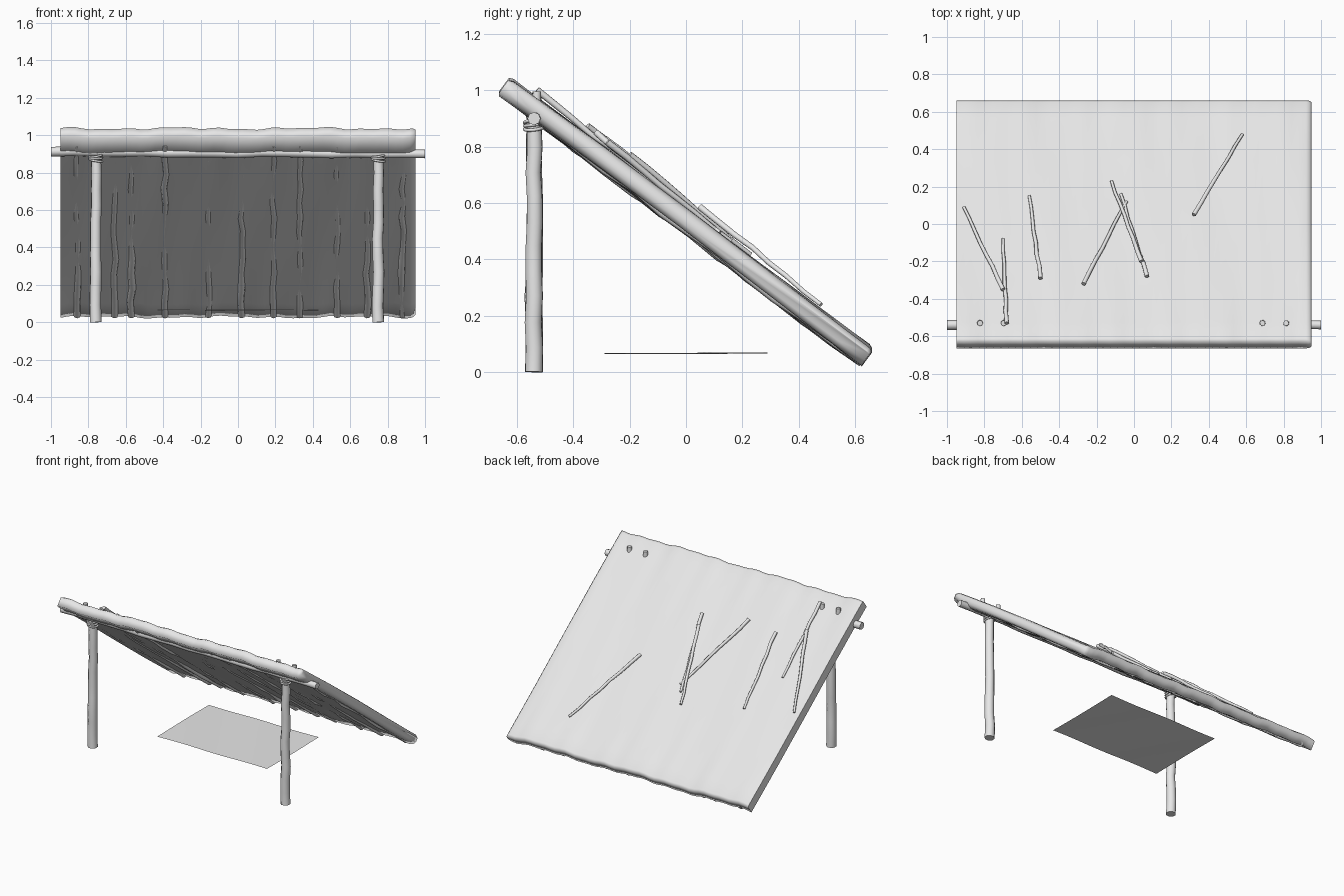
import bpy, bmesh, math, random
from mathutils import Vector

random.seed(4)
if "Cube" in bpy.data.objects:
    bpy.data.objects.remove(bpy.data.objects["Cube"], do_unlink=True)

grey = bpy.data.materials.new("pale_grey")
grey.use_nodes = True
grey.diffuse_color = (0.8, 0.8, 0.8, 1)
grey.node_tree.nodes["Principled BSDF"].inputs["Base Color"].default_value = (0.8, 0.8, 0.8, 1)

# Roof frame: s runs down the slope, t points out of the top face
CENTRE = Vector((0, 0, 0.535))
DOWN = Vector((0, 0.802, -0.597))
OUT = Vector((0, 0.597, 0.802))
HALF_LENGTH, HALF_THICK = 0.804, 0.034


def on_roof(x, s, t):
    return CENTRE + Vector((x, 0, 0)) + DOWN * s + OUT * t


def above_roof(x, y, lift):
    """Point over the top face at plan position x, y."""
    return Vector((x, y, 0.578 - 0.744 * y + lift))


def add_mesh(name, bm):
    mesh = bpy.data.meshes.new(name)
    bm.to_mesh(mesh)
    bm.free()
    mesh.materials.append(grey)
    obj = bpy.data.objects.new(name, mesh)
    bpy.context.collection.objects.link(obj)
    return obj


def branch(name, start, end, r0, r1, wobble=0.004, steps=9, cyclic_points=None):
    """Slightly crooked tapered stick, or a closed loop of rope."""
    curve = bpy.data.curves.new(name, "CURVE")
    curve.dimensions = "3D"
    curve.bevel_depth = 1.0
    curve.bevel_resolution = 2
    curve.use_fill_caps = True
    spline = curve.splines.new("POLY")
    points = cyclic_points
    if points is None:
        a, b = Vector(start), Vector(end)
        points = []
        for i in range(steps + 1):
            p = a.lerp(b, i / steps)
            if 0 < i < steps:
                p += Vector([random.uniform(-wobble, wobble) for _ in range(3)])
            points.append(p)
    else:
        spline.use_cyclic_u = True
    spline.points.add(len(points) - 1)
    for i, p in enumerate(points):
        k = i / (len(points) - 1)
        spline.points[i].co = (*p, 1)
        spline.points[i].radius = r0 + (r1 - r0) * k
    curve.materials.append(grey)
    obj = bpy.data.objects.new(name, curve)
    bpy.context.collection.objects.link(obj)
    bpy.ops.object.select_all(action="DESELECT")
    obj.select_set(True)
    bpy.context.view_layer.objects.active = obj
    bpy.ops.object.convert(target="MESH")
    bpy.ops.object.shade_smooth_by_angle(angle=math.radians(50))
    return obj


def loop(name, centre, u, v, rope):
    pts = [Vector(centre) + u * math.cos(a) + v * math.sin(a)
           for a in [math.tau * i / 14 for i in range(14)]]
    branch(name, None, None, rope, rope, cyclic_points=pts)


# Thatched roof slab, lofted across x with a rippled surface
def roof():
    rows = [-1, -0.98, -0.85, -0.5, 0, 0.5, 0.85, 0.98, 1]
    profile = [(k, 1 if abs(k) < 1 else 0.8) for k in rows]
    profile += [(k, -1) for k in reversed(rows) if abs(k) not in (0.98,)]
    bm = bmesh.new()
    rings = []
    xs = [-0.95 + 1.87 * i / 48 for i in range(49)] + [0.938, 0.95]
    for x in xs:
        squash = {0.938: 0.85, 0.95: 0.45}.get(x, 1)
        ring = []
        for k, side in profile:
            ripple = 0.004 * math.sin(9 * x + 2 * k) + 0.003 * math.sin(23 * x + 3 * k)
            ripple += 0.003 * math.sin(41 * x) * abs(k) ** 3
            p = on_roof(x, k * HALF_LENGTH, side * HALF_THICK * squash)
            ring.append(bm.verts.new(p + Vector((0, 0, ripple))))
        rings.append(ring)
    n = len(profile)
    for a, b in zip(rings, rings[1:]):
        for i in range(n):
            bm.faces.new((a[i], a[(i + 1) % n], b[(i + 1) % n], b[i]))
    right_cap = bm.faces.new(rings[0])
    bm.faces.new(rings[-1])
    bmesh.ops.recalc_face_normals(bm, faces=bm.faces)
    for f in bm.faces:
        f.smooth = True
    for e in right_cap.edges:
        e.smooth = False
    add_mesh("thatch_roof", bm)


roof()

# Rafters half sunk into the underside
for i, x in enumerate([-0.86, -0.66, -0.57, -0.39, -0.16, 0.02, 0.19, 0.33, 0.53, 0.69, 0.88]):
    branch(f"rafter_{i + 1}", on_roof(x, -0.72, -0.018), on_roof(x, 0.8, -0.025),
           0.016, 0.02, wobble=0.007, steps=12)

# Front posts, cross beam and rope lashings
branch("cross_beam", (-1, -0.54, 0.912), (1, -0.54, 0.9), 0.026, 0.023, 0.004, 16)
for side, x in (("right", -0.76), ("left", 0.75)):
    branch(f"{side}_post", (x, -0.54, 0), (x, -0.54, 0.89), 0.033, 0.028, 0.004, 10)
    for j in range(3):
        loop(f"{side}_lashing_{j + 1}", (x, -0.54, 0.866 + 0.012 * j),
             Vector((0.034, 0, 0.006 * (j - 1))), Vector((0, 0.034, 0.004)), 0.006)
    # Pegs that poke through the roof beside each post
    for j, dx in enumerate((-0.06, 0.06)):
        branch(f"{side}_peg_{j + 1}", (x + dx, -0.53, 0.89), (x + dx * 1.05, -0.53, 0.996),
               0.019, 0.015, 0.002, 4)

# Loose sticks lying on the roof: upper end, lower end
sticks = [((-0.70, -0.35, 0.035), (-0.91, 0.09, 0.006)),
          ((-0.68, -0.53, 0.03), (-0.70, -0.08, 0.006)),
          ((-0.50, -0.29, 0.035), (-0.56, 0.15, 0.006)),
          ((-0.27, -0.32, 0.035), (-0.04, 0.12, 0.006)),
          ((0.07, -0.28, 0.03), (-0.07, 0.16, 0.006)),
          ((0.04, -0.20, 0.045), (-0.12, 0.23, 0.01)),
          ((0.32, 0.05, 0.045), (0.58, 0.48, 0.018))]
for i, (a, b) in enumerate(sticks):
    branch(f"roof_stick_{i + 1}", above_roof(*a), above_roof(*b), 0.012, 0.008, 0.004, 7)

# Thin mat hovering just above the ground
bm = bmesh.new()
bmesh.ops.create_grid(bm, x_segments=12, y_segments=8, size=1)
for v in bm.verts:
    x, y = v.co.x, v.co.y
    v.co = (0.43 * x, 0.29 * y, 0.066 + 0.002 * math.sin(5 * x + 2 * y) + 0.001 * y)
for f in bm.faces:
    f.smooth = True
add_mesh("ground_mat", bm)
